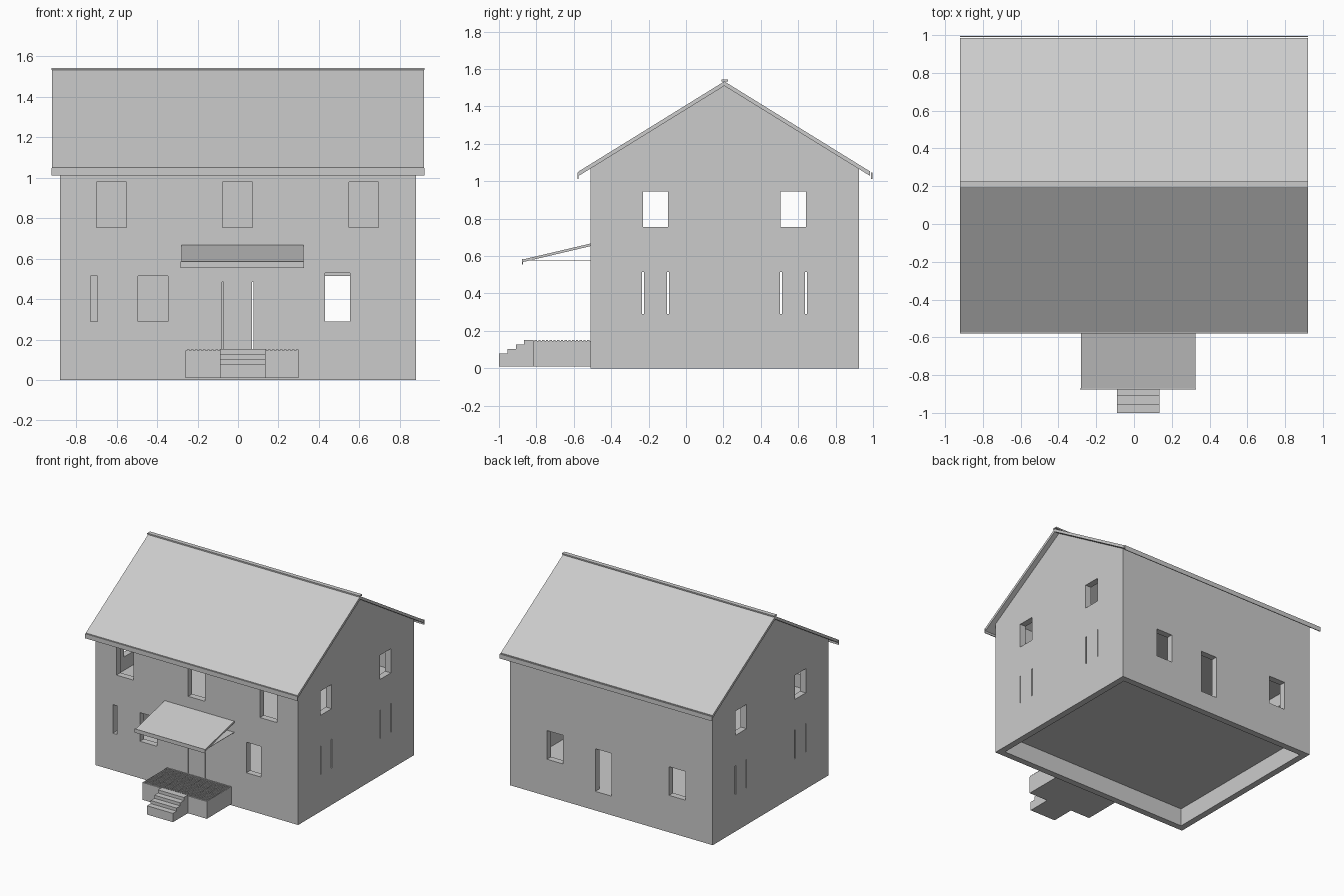
import bpy, bmesh

cube = bpy.data.objects.get("Cube")
if cube:
    bpy.data.objects.remove(cube, do_unlink=True)

grey = bpy.data.materials.new("light_grey")
grey.use_nodes = True
colour = (0.6, 0.6, 0.6, 1)
grey.diffuse_color = colour
grey.node_tree.nodes["Principled BSDF"].inputs["Base Color"].default_value = colour


def finish(name, bm):
    bmesh.ops.recalc_face_normals(bm, faces=bm.faces[:])
    mesh = bpy.data.meshes.new(name)
    bm.to_mesh(mesh)
    bm.free()
    mesh.materials.append(grey)
    obj = bpy.data.objects.new(name, mesh)
    bpy.context.scene.collection.objects.link(obj)
    return obj


def boxes(name, spans):
    """Boxes given as (x range, y range, z range)."""
    bm = bmesh.new()
    for span in spans:
        verts = bmesh.ops.create_cube(bm, size=1)["verts"]
        for v in verts:
            for i, (lo, hi) in enumerate(span):
                v.co[i] = lo + (v.co[i] + 0.5) * (hi - lo)
    return finish(name, bm)


def prism(name, profile, x0, x1):
    """Side profile of (y, z) points extruded along x."""
    bm = bmesh.new()
    face = bm.faces.new([bm.verts.new((x0, y, z)) for y, z in profile])
    moved = bmesh.ops.extrude_face_region(bm, geom=[face])["geom"]
    for v in moved:
        if isinstance(v, bmesh.types.BMVert):
            v.co.x = x1
    return finish(name, bm)


def cut(obj, cutter):
    mod = obj.modifiers.new("cut", "BOOLEAN")
    mod.operation, mod.solver, mod.object = "DIFFERENCE", "EXACT", cutter
    bpy.context.view_layer.update()
    graph = bpy.context.evaluated_depsgraph_get()
    mesh = bpy.data.meshes.new_from_object(obj.evaluated_get(graph))
    obj.modifiers.clear()
    obj.data = mesh
    bpy.data.objects.remove(cutter, do_unlink=True)


# Main dimensions
HALF, FRONT, BACK, WALL = 0.88, -0.51, 0.925, 0.05
RIDGE, PEAK, SLOPE = 0.205, 1.51, 0.618


def roof_z(y):
    return PEAK - abs(y - RIDGE) * SLOPE


def gable(y0, y1, bottom):
    return [(y0, bottom), (y1, bottom), (y1, roof_z(y1)), (RIDGE, PEAK), (y0, roof_z(y0))]


# Hollow walls
walls = prism("walls", gable(FRONT, BACK, 0), -HALF, HALF)
inside = prism("inside_cutter", [(y, z + (0.1 if z > 0 else 0)) for y, z in
               gable(FRONT + WALL, BACK - WALL, -0.1)], -HALF + WALL, HALF - WALL)
cut(walls, inside)

# Window, door and slot openings
front_y, back_y, through = (FRONT - 0.1, FRONT + 0.1), (BACK - 0.1, BACK + 0.1), (-1, 1)
low, high, door = (0.29, 0.515), (0.755, 0.98), (0.15, 0.485)
openings = [((x - 0.074, x + 0.074), front_y, high) for x in (-0.625, -0.002, 0.622)]
openings += [((-0.73, -0.695), front_y, low), ((-0.495, -0.345), front_y, low),
             ((0.43, 0.555), front_y, (0.29, 0.53))]
openings += [((x - 0.003, x + 0.003), front_y, door) for x in (-0.075, 0.073)]
openings += [((0.42, 0.56), back_y, low), ((0, 0.14), back_y, door), ((-0.645, -0.5), back_y, low)]
openings += [(through, (y, y + 0.135), (0.755, 0.945)) for y in (-0.23, 0.506)]
openings += [(through, (y - 0.005, y + 0.005), low) for y in (-0.23, -0.097, 0.508, 0.641)]
cut(walls, boxes("opening_cutter", openings))

# Floors inside
inner = ((-HALF + WALL, HALF - WALL), (FRONT + WALL, BACK - WALL))
boxes("ground_floor", [(*inner, (0.14, 0.15))])
boxes("upper_floor", [(*inner, (0.61, 0.65))])

# Roof, eaves boards and ridge cap
eave0, eave1, thick = -0.575, 0.985, 0.024
prism("roof", [(eave0, roof_z(eave0)), (RIDGE, PEAK), (eave1, roof_z(eave1)),
               (eave1, roof_z(eave1) + thick), (RIDGE, PEAK + thick),
               (eave0, roof_z(eave0) + thick)], -0.92, 0.92)
boxes("eaves_boards", [((-0.922, 0.922), (y, y + 0.006), (1.012, 1.048))
                       for y in (eave0 - 0.006, eave1 + 0.005)])
boxes("ridge_cap", [((-0.922, 0.922), (0.19, 0.224), (1.533, 1.543))])

# Canopy over the front door
prism("canopy_roof", [(FRONT, 0.653), (FRONT, 0.667), (-0.872, 0.582), (-0.872, 0.568)],
      -0.28, 0.325)
boxes("canopy_board", [((-0.285, 0.327), (-0.877, -0.872), (0.555, 0.585))])
boxes("canopy_soffit", [((-0.28, 0.325), (-0.872, FRONT), (0.577, 0.58))])

# Porch with studded deck
boxes("porch", [((-0.26, 0.30), (-0.815, FRONT), (0.01, 0.146))])
boxes("deck_studs", [((-0.252 + i * 0.02, -0.24 + i * 0.02),
                      (-0.809 + j * 0.02, -0.797 + j * 0.02), (0.145, 0.151))
                     for i in range(28) for j in range(15)])

# Front steps
stairs = [(-0.815, 0.01), (-1, 0.01)]
for k in range(4):
    y, z = -1 + k * 0.045, 0.079 + k * 0.0245
    stairs += [(y, z), (y + 0.045, z)]
stairs[-1] = (-0.815, stairs[-1][1])
prism("front_steps", stairs, -0.09, 0.135)
